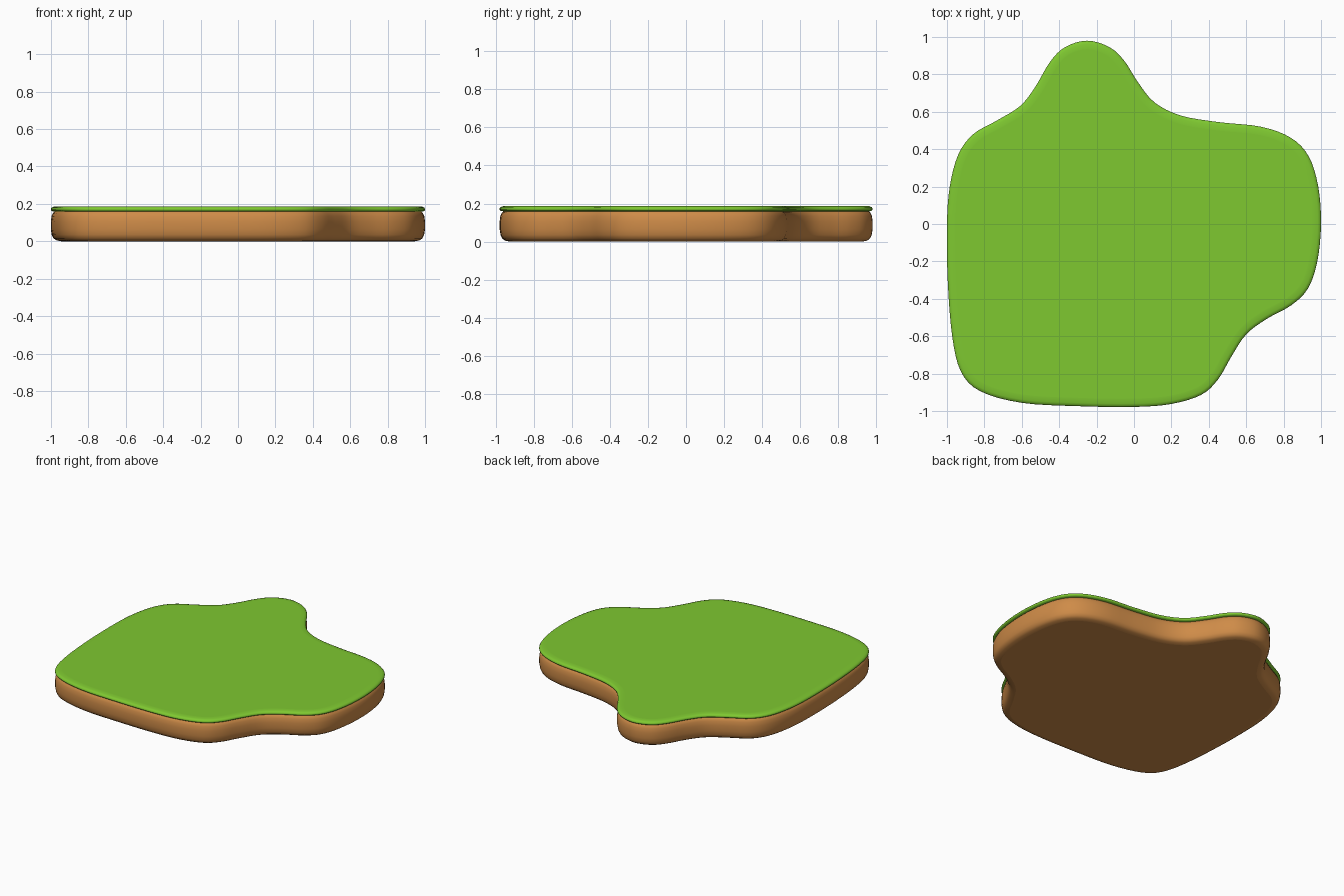
import bpy, bmesh
from mathutils import Vector

if "Cube" in bpy.data.objects:
    bpy.data.objects.remove(bpy.data.objects["Cube"])

# Island outline, seen from above, counterclockwise
OUTLINE = [(-1, 0), (-.996, -.3), (-.972, -.6), (-.925, -.79), (-.82, -.895), (-.6, -.956),
           (-.3, -.974), (0, -.978), (.2, -.962), (.36, -.913), (.45, -.83), (.52, -.71),
           (.6, -.59), (.71, -.507), (.84, -.435), (.93, -.345), (.98, -.2), (1, 0),
           (.985, .2), (.935, .36), (.84, .46), (.68, .52), (.45, .545), (.25, .58),
           (.11, .65), (.02, .76), (-.05, .87), (-.13, .945), (-.25, .98), (-.37, .945),
           (-.45, .865), (-.53, .73), (-.61, .63), (-.73, .555), (-.86, .48), (-.94, .37),
           (-.985, .2)]


def smooth_loop(points, steps=4):
    """Closed Catmull-Rom curve through the points."""
    p = [Vector(q) for q in points]
    n, out = len(p), []
    for i in range(n):
        a, b, c, d = (p[(i + k) % n] for k in (-1, 0, 1, 2))
        for s in range(steps):
            t = s / steps
            out.append(0.5 * (2 * b + (c - a) * t + (2 * a - 5 * b + 4 * c - d) * t ** 2
                              + (3 * b - a - 3 * c + d) * t ** 3))
    return out


LOOP = smooth_loop(OUTLINE)


def inset_loop(dist):
    n, out = len(LOOP), []
    for i, p in enumerate(LOOP):
        t = (LOOP[(i + 1) % n] - LOOP[i - 1]).normalized()
        out.append(p + Vector((-t.y, t.x)) * dist)
    return out


def slab(name, profile, color, cap_bottom, cap_top):
    """Skin rings of the outline, each given as (inset, height)."""
    bm = bmesh.new()
    rings = [[bm.verts.new((p.x, p.y, z)) for p in inset_loop(d)] for d, z in profile]
    n = len(LOOP)
    for lo, hi in zip(rings, rings[1:]):
        for i in range(n):
            j = (i + 1) % n
            bm.faces.new((lo[i], lo[j], hi[j], hi[i]))
    if cap_bottom:
        bm.faces.new(rings[0][::-1])
    if cap_top:
        bm.faces.new(rings[-1])
    for f in bm.faces:
        f.smooth = len(f.verts) == 4
    mesh = bpy.data.meshes.new(name)
    bm.to_mesh(mesh)
    bm.free()
    mat = bpy.data.materials.new(name + "_color")
    mat.diffuse_color = color
    mat.use_nodes = True
    mat.node_tree.nodes["Principled BSDF"].inputs["Base Color"].default_value = mat.diffuse_color
    mesh.materials.append(mat)
    obj = bpy.data.objects.new(name, mesh)
    bpy.context.collection.objects.link(obj)
    return obj


# Earth body with rounded rims
slab("earth", [(.055, 0), (.03, .005), (.014, .016), (.005, .035), (0, .065), (0, .105),
               (.004, .135), (.012, .152), (.02, .159)], (.62, .26, .065, 1), True, False)
# Thin grass layer on top
slab("grass", [(.02, .159), (.006, .161), (0, .167), (0, .174), (.005, .181),
               (.018, .186), (.045, .187)], (.21, .58, .03, 1), False, True)
